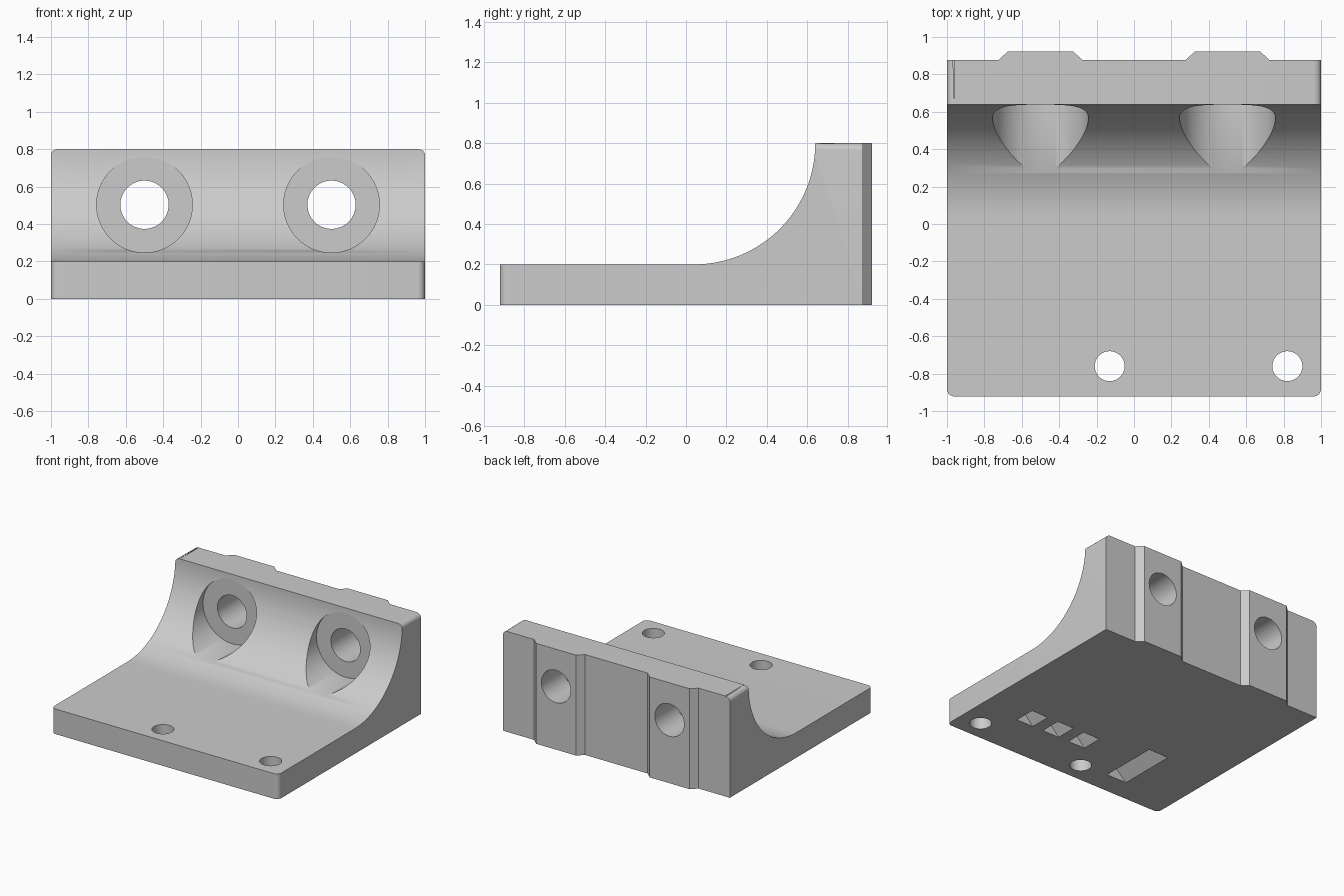
import bpy
import bmesh
from math import sin, cos, pi
from mathutils import Vector, Matrix

if "Cube" in bpy.data.objects:
    bpy.data.objects.remove(bpy.data.objects["Cube"])

grey = bpy.data.materials.new("plain grey")
grey.use_nodes = True
colour = (0.6, 0.6, 0.6, 1)
grey.diffuse_color = colour
grey.node_tree.nodes["Principled BSDF"].inputs["Base Color"].default_value = colour

HALF_WIDTH, HALF_DEPTH, HEIGHT, BASE = 1.0, 0.922, 0.8, 0.2
ROUND = 0.04


def add_object(name, bm):
    bmesh.ops.recalc_face_normals(bm, faces=bm.faces)
    mesh = bpy.data.meshes.new(name)
    bm.to_mesh(mesh)
    bm.free()
    mesh.materials.append(grey)
    obj = bpy.data.objects.new(name, mesh)
    bpy.context.collection.objects.link(obj)
    return obj


def prism(points, offset):
    bm = bmesh.new()
    face = bm.faces.new([bm.verts.new(p) for p in points])
    result = bmesh.ops.extrude_face_region(bm, geom=[face])
    verts = [v for v in result["geom"] if isinstance(v, bmesh.types.BMVert)]
    bmesh.ops.translate(bm, verts=verts, vec=offset)
    return bm


def cylinder(radius, start, end):
    start, end = Vector(start), Vector(end)
    axis = end - start
    turn = axis.to_track_quat("Z", "Y").to_matrix().to_4x4()
    bm = bmesh.new()
    bmesh.ops.create_cone(bm, cap_ends=True, segments=64, radius1=radius, radius2=radius,
                          depth=axis.length,
                          matrix=Matrix.Translation((start + end) / 2) @ turn)
    return bm


# Body: side profile with a concave quarter arc, extruded across the width
arc_y, arc_r, steps = 0.04, HEIGHT - BASE, 32
profile = [(-HALF_DEPTH, 0), (HALF_DEPTH, 0), (HALF_DEPTH, HEIGHT)]
for i in range(steps + 1):
    a = pi / 2 * i / steps
    profile.append((arc_y + arc_r * cos(a), HEIGHT - arc_r * sin(a)))
profile.append((-HALF_DEPTH, BASE))
bm = prism([(-HALF_WIDTH, y, z) for y, z in profile], (2 * HALF_WIDTH, 0, 0))

# Round the front corners of the base and the top corners of the upright
corners = []
for e in bm.edges:
    p, q = (v.co for v in e.verts)
    upright = abs(p.z - q.z) > 0.1 and max(p.y, q.y) < -0.9
    top_side = min(p.z, q.z) > HEIGHT - 0.001 and abs(p.y - q.y) > 0.1
    if upright or top_side:
        corners.append(e)
bmesh.ops.bevel(bm, geom=corners, offset=ROUND, segments=8, profile=0.5, affect="EDGES")
body = add_object("bracket_body", bm)

cutters = []


def cutter(name, bm):
    cutters.append(add_object(name, bm))


# Shallow channels in the back that leave two vertical ribs
back, floor = HALF_DEPTH, HALF_DEPTH - 0.046
out = back + 0.046
for name, left, right in [("right", -1.3, -0.725), ("middle", -0.275, 0.275),
                          ("left", 0.725, 1.3)]:
    plan = [(left, floor), (right, floor), (right + 0.1, out), (left - 0.1, out)]
    cutter(name + "_channel_cutter",
           prism([(x, y, -0.1) for x, y in plan], (0, 0, 1.1)))

# Counterbored holes through the upright
for x in (-0.5, 0.5):
    cutter("seat_cutter", cylinder(0.256, (x, 0, 0.503), (x, 0.64, 0.503)))
    cutter("bolt_hole_cutter", cylinder(0.129, (x, 0, 0.503), (x, 1.2, 0.503)))

# Holes through the base
for x in (-0.13, 0.82):
    cutter("base_hole_cutter", cylinder(0.08, (x, -0.76, -0.2), (x, -0.76, 0.4)))


# V-shaped grooves in the underside
def groove(x, half, y, length, depth=0.08):
    low = 0.04
    spread = half * (1 + low / depth)
    points = [(x - spread, y, -low), (x + spread, y, -low), (x, y, depth)]
    cutter("groove_cutter", prism(points, (0, length, 0)))


for x in (0.575, 0.33, 0.085):
    groove(x, 0.075, -0.55, 0.17)
groove(-0.455, 0.09, -0.74, 0.475)

# Cut everything, then remove the helpers
bpy.context.view_layer.objects.active = body
for c in cutters:
    c.hide_render = True
    mod = body.modifiers.new(c.name, "BOOLEAN")
    mod.operation = "DIFFERENCE"
    mod.solver = "EXACT"
    mod.object = c
    bpy.ops.object.modifier_apply(modifier=mod.name)
for c in cutters:
    bpy.data.objects.remove(c)

bpy.ops.object.select_all(action="DESELECT")
body.select_set(True)
bpy.ops.object.shade_smooth_by_angle(angle=pi / 6)
